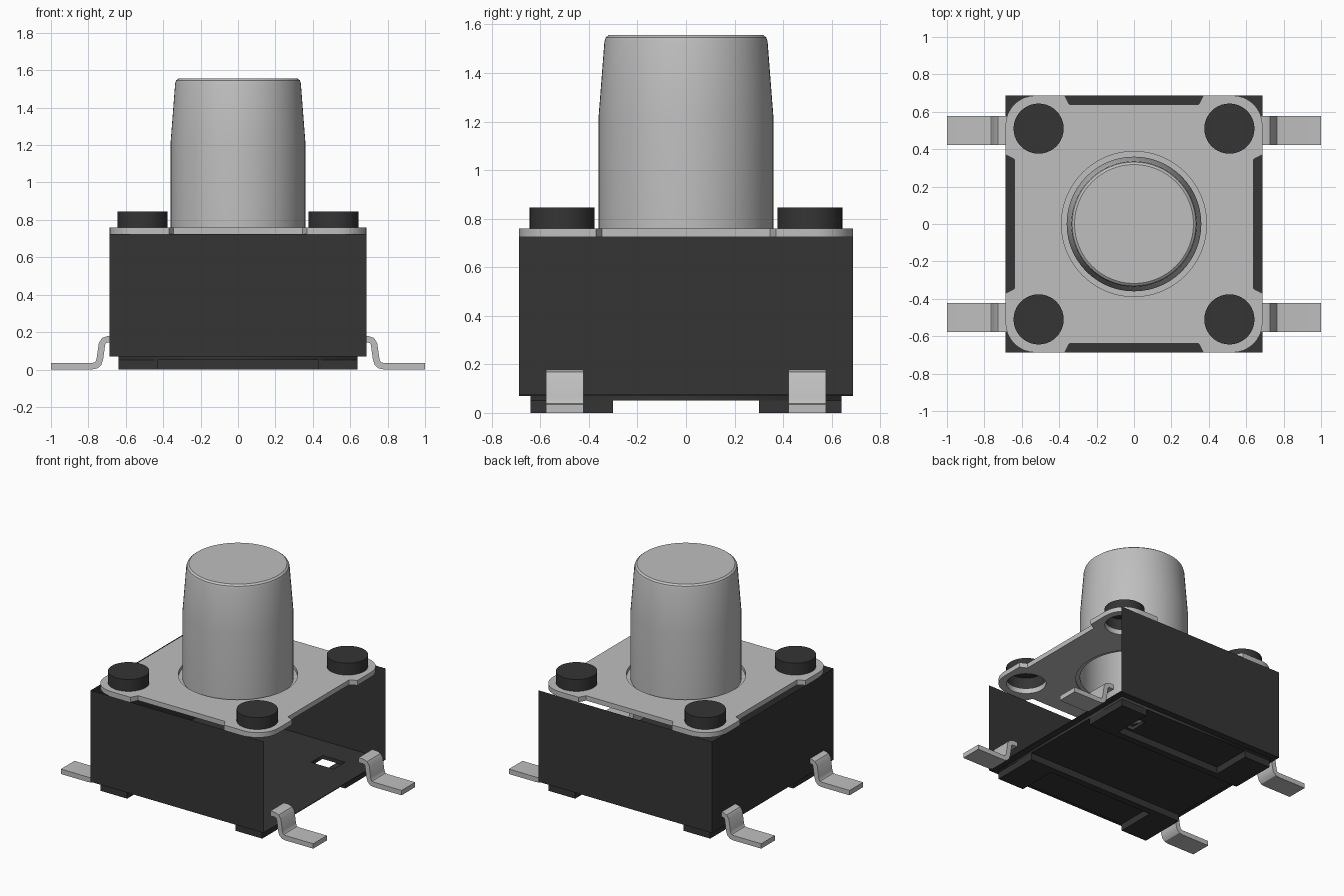
import bpy, bmesh, math
from mathutils import Vector, Matrix

cube = bpy.data.objects.get("Cube")
if cube:
    bpy.data.objects.remove(cube, do_unlink=True)


def material(name, value):
    m = bpy.data.materials.new(name)
    m.use_nodes = True
    color = (value, value, value, 1)
    m.diffuse_color = color
    m.node_tree.nodes["Principled BSDF"].inputs["Base Color"].default_value = color
    return m


DARK = material("black plastic", 0.035)
METAL = material("light grey metal", 0.52)


def add_mesh(name, mesh, mat, smooth=False):
    mesh.materials.clear()
    mesh.materials.append(mat)
    ob = bpy.data.objects.new(name, mesh)
    bpy.context.collection.objects.link(ob)
    if smooth:
        bpy.ops.object.select_all(action='DESELECT')
        ob.select_set(True)
        bpy.context.view_layer.objects.active = ob
        bpy.ops.object.shade_smooth_by_angle(angle=math.radians(30))
    return ob


def from_bmesh(name, bm, mat, smooth=False):
    mesh = bpy.data.meshes.new(name)
    bm.to_mesh(mesh)
    bm.free()
    return add_mesh(name, mesh, mat, smooth)


def box(name, x0, x1, y0, y1, z0, z1, mat):
    bm = bmesh.new()
    bmesh.ops.create_cube(bm, size=1)
    for v in bm.verts:
        v.co = ((x0 + x1) / 2 + v.co.x * (x1 - x0),
                (y0 + y1) / 2 + v.co.y * (y1 - y0),
                (z0 + z1) / 2 + v.co.z * (z1 - z0))
    return from_bmesh(name, bm, mat)


def sheet(name, loops, z0, z1, mat, smooth=False):
    """Flat sheet from an outer loop and hole loops."""
    cu = bpy.data.curves.new(name, 'CURVE')
    cu.dimensions = '2D'
    cu.fill_mode = 'BOTH'
    cu.extrude = (z1 - z0) / 2
    for loop in loops:
        s = cu.splines.new('POLY')
        s.points.add(len(loop) - 1)
        for p, (x, y) in zip(s.points, loop):
            p.co = (x, y, 0, 1)
        s.use_cyclic_u = True
    tmp = bpy.data.objects.new(name + "_outline", cu)
    bpy.context.collection.objects.link(tmp)
    bpy.context.view_layer.update()
    graph = bpy.context.evaluated_depsgraph_get()
    mesh = bpy.data.meshes.new_from_object(tmp.evaluated_get(graph))
    bpy.data.objects.remove(tmp, do_unlink=True)
    mesh.transform(Matrix.Translation((0, 0, (z0 + z1) / 2)))
    return add_mesh(name, mesh, mat, smooth)


def circle(cx, cy, r, n):
    return [(cx + r * math.cos(2 * math.pi * i / n),
             cy + r * math.sin(2 * math.pi * i / n)) for i in range(n)]


def rect(x0, x1, y0, y1):
    return [(x0, y0), (x1, y0), (x1, y1), (x0, y1)]


def lathe(name, profile, cx, cy, steps, mat):
    bm = bmesh.new()
    vs = [bm.verts.new((r, 0, z)) for r, z in profile]
    es = [bm.edges.new(pair) for pair in zip(vs, vs[1:])]
    bmesh.ops.spin(bm, geom=vs + es, cent=(0, 0, 0), axis=(0, 0, 1),
                   angle=2 * math.pi, steps=steps)
    bmesh.ops.remove_doubles(bm, verts=bm.verts, dist=0.0005)
    bmesh.ops.recalc_face_normals(bm, faces=bm.faces)
    bmesh.ops.translate(bm, verts=bm.verts, vec=(cx, cy, 0))
    return from_bmesh(name, bm, mat, True)


H = 0.687      # half width of the body
POST = 0.51    # post offset

# Housing walls: thin skins on three sides, one side open
for name, a, b in (("front_wall", (-H, -H), (H, -H)),
                   ("back_wall", (H, H), (-H, H)),
                   ("side_wall", (-H, H), (-H, -H))):
    bm = bmesh.new()
    bm.faces.new([bm.verts.new(p) for p in (
        (*a, 0.07), (*b, 0.07), (*b, 0.725), (*a, 0.725))])
    from_bmesh(name, bm, DARK)

# Floor with a slot, lower slab, ribs and corner feet
slot = rect(0.32, 0.5, 0.37, 0.5)
sheet("floor", [rect(-H, H, -H, H), slot], 0.07, 0.075, DARK)
sheet("lower_slab", [rect(-0.64, 0.64, -0.64, 0.64), slot], 0.05, 0.07, DARK)
for side in (-1, 1):
    y0, y1 = sorted((side * 0.3, side * 0.35))
    box("bottom_rib", -0.64, 0.64, y0, y1, 0, 0.05, DARK)
    for end in (-1, 1):
        x0, x1 = sorted((end * 0.43, end * 0.64))
        y0, y1 = sorted((side * 0.35, side * 0.64))
        box("foot", x0, x1, y0, y1, 0, 0.05, DARK)

# Cover plate: rounded corners, a shallow notch on each side
quarter = [(H, -0.37), (0.638, -0.345), (0.638, 0.345), (H, 0.37)]
R = 0.16
for i in range(9):
    t = math.pi / 2 * i / 8
    quarter.append((H - R + R * math.cos(t), H - R + R * math.sin(t)))
outline = []
for k in range(4):
    c, s = round(math.cos(k * math.pi / 2)), round(math.sin(k * math.pi / 2))
    outline += [(c * x - s * y, s * x + c * y) for x, y in quarter]
corners = [(sx * POST, sy * POST) for sx in (-1, 1) for sy in (-1, 1)]
holes = [circle(x, y, 0.132, 32) for x, y in corners]
sheet("cover_plate", [outline, circle(0, 0, 0.388, 64)] + holes,
      0.725, 0.76, METAL, True)

# Corner posts, hollow underneath
for x, y in corners:
    lathe("post", [(0.134, 0.725), (0.134, 0.845), (0, 0.845)], x, y, 40, DARK)

# Plunger with a small collar and tapered, rounded top, hollow underneath
lathe("plunger", [(0.39, 0.735), (0.36, 0.735), (0.36, 1.22), (0.336, 1.53),
                  (0.331, 1.546), (0.318, 1.556), (0, 1.556)], 0, 0, 64, METAL)

# Bent terminals: strip swept along a centre line
path = [Vector(p) for p in ((0.66, 0.162), (0.695, 0.162), (0.716, 0.155),
        (0.727, 0.138), (0.738, 0.06), (0.746, 0.034), (0.758, 0.022),
        (0.78, 0.018), (1, 0.018))]


def terminal(name, sx, cy):
    bm = bmesh.new()
    rings = []
    for i, p in enumerate(path):
        d = (path[min(i + 1, len(path) - 1)] - path[max(i - 1, 0)]).normalized()
        n = Vector((-d.y, d.x)) * 0.0175
        rings.append([bm.verts.new((sx * q.x, cy + w, q.y)) for q, w in
                      ((p + n, -0.077), (p + n, 0.077), (p - n, 0.077), (p - n, -0.077))])
    for a, b in zip(rings, rings[1:]):
        for j in range(4):
            k = (j + 1) % 4
            bm.faces.new((a[j], a[k], b[k], b[j]))
    bm.faces.new(rings[0])
    bm.faces.new(rings[-1])
    bmesh.ops.recalc_face_normals(bm, faces=bm.faces)
    from_bmesh(name, bm, METAL, True)


for sx in (-1, 1):
    for sy in (-1, 1):
        terminal("terminal", sx, sy * 0.5)
